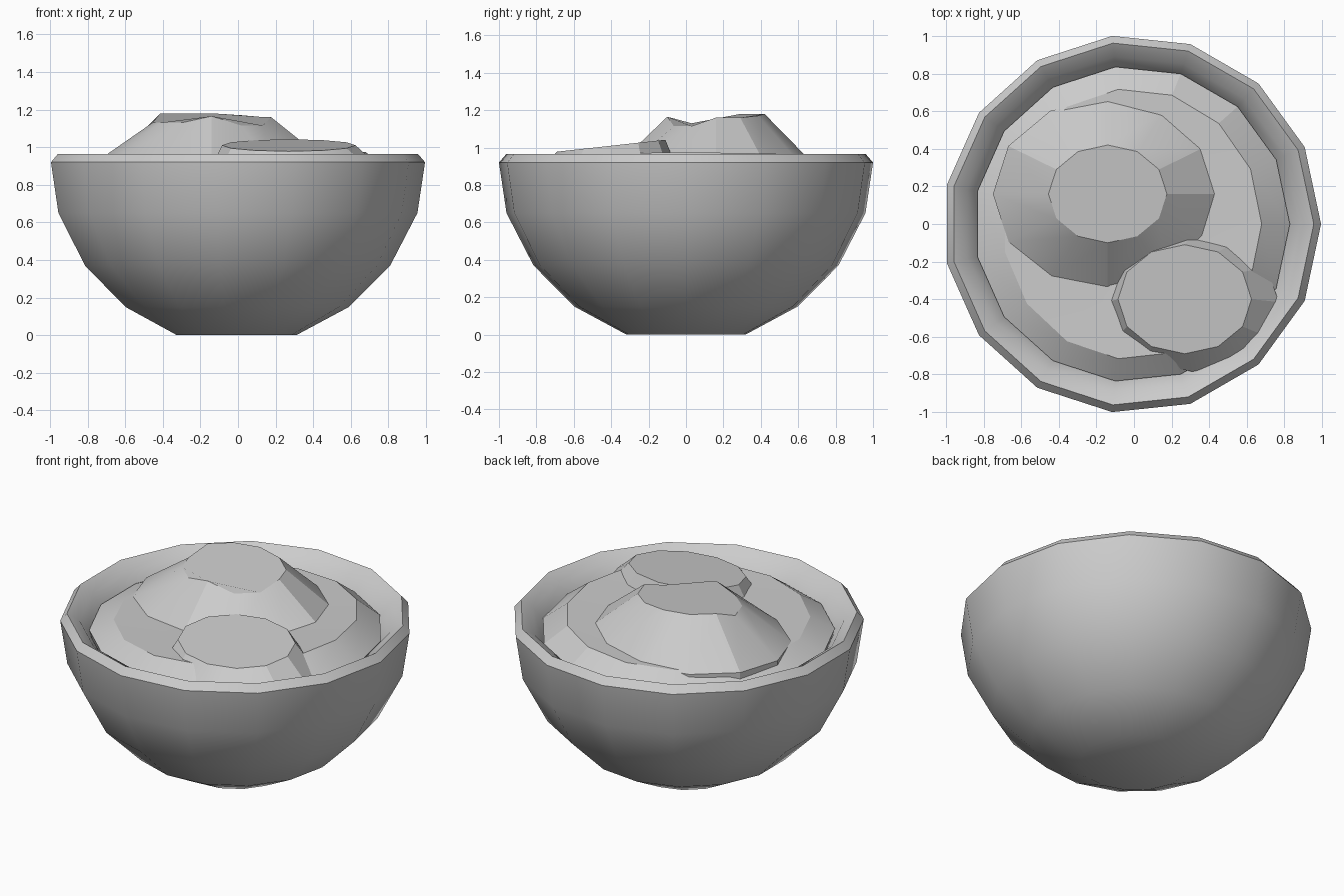
import bpy, bmesh, math

if "Cube" in bpy.data.objects:
    bpy.data.objects.remove(bpy.data.objects["Cube"])

CX = -0.011  # the 15-sided bowl is asymmetric in x, this centres its bounds


def lathe(name, rings, n, angle=30):
    """Rings are (cx, cy, rx, ry, z function of angle); both ends are capped."""
    bm = bmesh.new()
    loops = []
    for cx, cy, rx, ry, zf in rings:
        loop = []
        for i in range(n):
            a = 2 * math.pi * i / n
            x, y = cx + rx * math.cos(a), cy + ry * math.sin(a)
            loop.append(bm.verts.new((x, y, zf(i, x, y))))
        loops.append(loop)
    for lo, hi in zip(loops, loops[1:]):
        for i in range(n):
            j = (i + 1) % n
            bm.faces.new((lo[i], lo[j], hi[j], hi[i]))
    bm.faces.new(loops[0][::-1])
    bm.faces.new(loops[-1])
    bmesh.ops.recalc_face_normals(bm, faces=bm.faces)
    mesh = bpy.data.meshes.new(name)
    bm.to_mesh(mesh)
    bm.free()
    obj = bpy.data.objects.new(name, mesh)
    bpy.context.collection.objects.link(obj)
    bpy.ops.object.select_all(action='DESELECT')
    obj.select_set(True)
    bpy.context.view_layer.objects.active = obj
    bpy.ops.object.shade_smooth_by_angle(angle=math.radians(angle))
    return obj


def flat(z):
    return lambda i, x, y: z


# Bowl: outer wall, rim and inner wall
profile = [(0.32, 0), (0.6, 0.15), (0.82, 0.37), (0.965, 0.65), (1.0055, 0.92),
           (0.967, 0.965), (0.895, 0.92), (0.835, 0.83), (0.78, 0.72)]
lathe("bowl", [(CX, 0, r, r, flat(z)) for r, z in profile], 15)

# Low food layer filling the bowl, slightly higher on the right
lathe("filling", [
    (CX, 0, 0.80, 0.80, flat(0.74)),
    (CX, 0, 0.84, 0.84, flat(0.86)),
    (CX, 0, 0.69, 0.72, lambda i, x, y: 0.95 + 0.035 * x),
    (CX, 0, 0.45, 0.45, lambda i, x, y: 0.945 + 0.03 * x)], 15, 15)

# Large scoop at the back left, with an uneven top edge
top_z = [1.16, 1.16, 1.17, 1.18, 1.18, 1.18, 1.13, 1.13, 1.13, 1.165, 1.115, 1.115]
lathe("large_scoop", [
    (-0.14, 0.16, 0.61, 0.51, flat(0.86)),
    (-0.14, 0.16, 0.61, 0.51, flat(0.925)),
    (-0.14, 0.16, 0.315, 0.26, lambda i, x, y: top_z[i])], 12, 20)

# Small scoop at the front right, its top tilted towards the front
lathe("small_scoop", [
    (0.31, -0.415, 0.46, 0.37, flat(0.88)),
    (0.27, -0.40, 0.355, 0.29, lambda i, x, y: 1.01 + 0.11 * (y + 0.4))], 12, 20)
